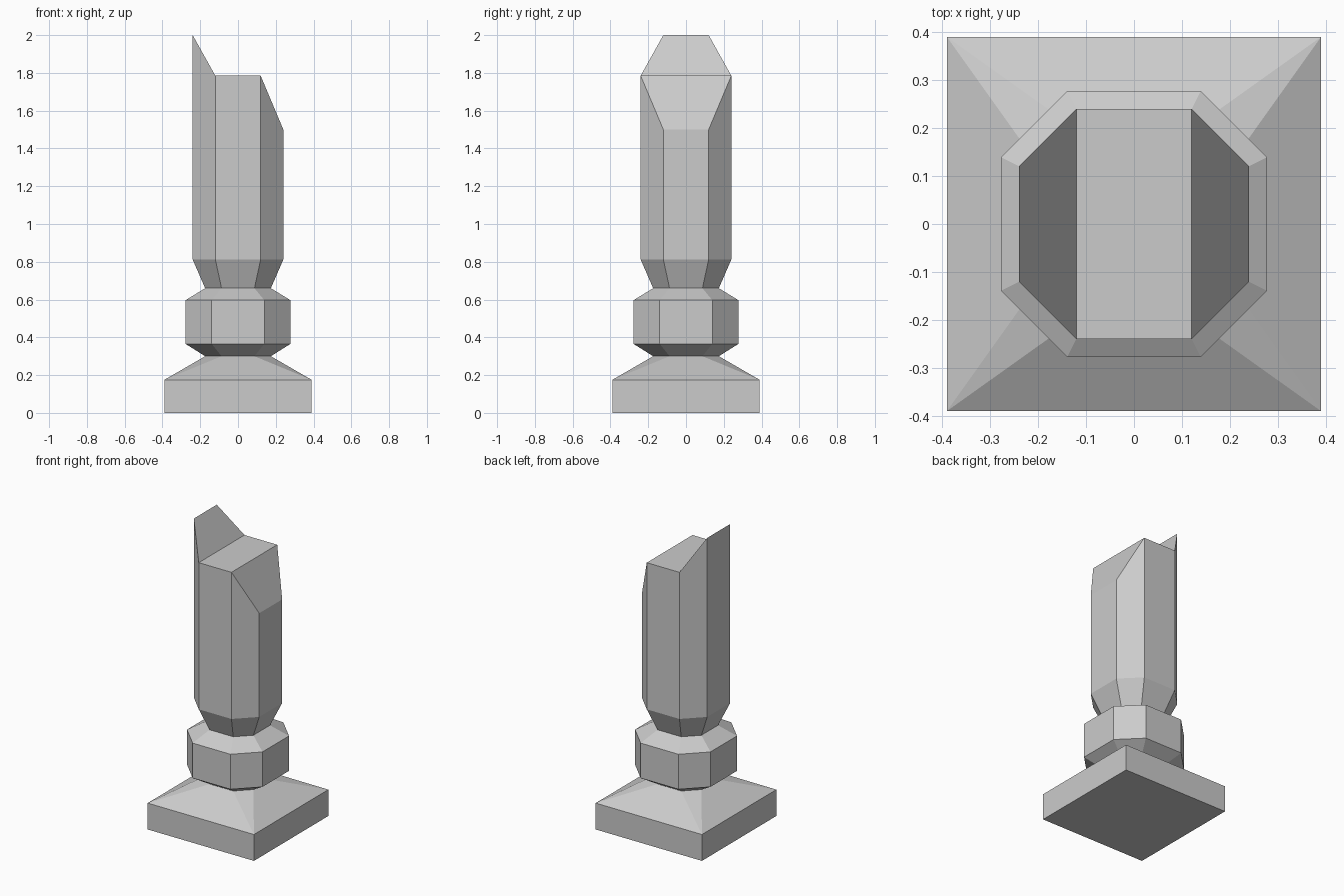
import bpy
import bmesh

if "Cube" in bpy.data.objects:
    bpy.data.objects.remove(bpy.data.objects["Cube"])

# Octagonal section: half width h, half length s of the axis-facing sides
def section(h, s):
    return [(h, -s), (h, s), (s, h), (-s, h), (-h, s), (-h, -s), (-s, -h), (s, -h)]

# Height of the broken top, by x position
def broken_height(x):
    if x < -0.2:
        return 2.0
    return 1.5 if x > 0.2 else 1.785

# Profile levels: (z, half width, half side); z None marks the broken top
LEVELS = [
    (0.0, 0.39, 0.39), (0.175, 0.39, 0.39),         # square plinth
    (0.30, 0.174, 0.087),                           # lower neck
    (0.365, 0.277, 0.139), (0.597, 0.277, 0.139),   # collar
    (0.66, 0.174, 0.087),                           # upper neck
    (0.812, 0.24, 0.12), (None, 0.24, 0.12),        # shaft
]

bm = bmesh.new()
rings = []
for z, h, s in LEVELS:
    rings.append([bm.verts.new((x, y, broken_height(x) if z is None else z))
                  for x, y in section(h, s)])

# Side faces between successive levels
for low, high in zip(rings, rings[1:]):
    for i in range(8):
        j = (i + 1) % 8
        bm.faces.new((low[i], low[j], high[j], high[i]))

# Underside, then the three facets of the broken top
bm.faces.new(rings[0][::-1])
top = rings[-1]
for facet in ((0, 1, 2, 7), (7, 2, 3, 6), (6, 3, 4, 5)):
    bm.faces.new([top[i] for i in facet])

# Collapse the doubled plinth corners into a true square
bmesh.ops.remove_doubles(bm, verts=bm.verts, dist=0.0005)
bmesh.ops.recalc_face_normals(bm, faces=bm.faces)

mesh = bpy.data.meshes.new("broken_column")
bm.to_mesh(mesh)
bm.free()
column = bpy.data.objects.new("broken_column", mesh)
bpy.context.collection.objects.link(column)
